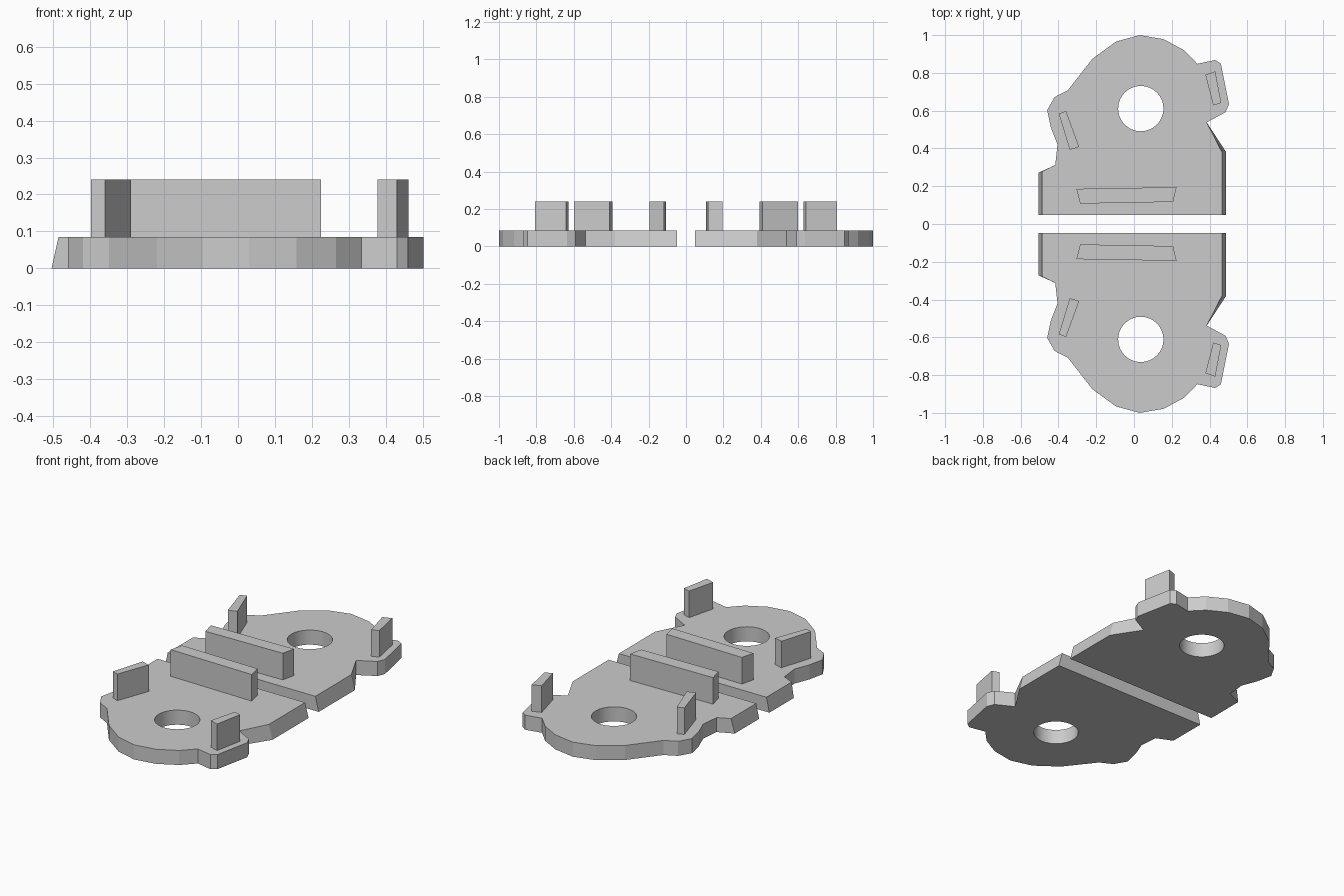
import bpy, bmesh
from math import sin, cos, tau

if "Cube" in bpy.data.objects:
    bpy.data.objects.remove(bpy.data.objects["Cube"])

PLATE_TOP, TAB_TOP = 0.085, 0.24


def add_mirrored(name, bm):
    """Turn a bmesh into an object mirrored from back (+y) to front (-y)."""
    bmesh.ops.recalc_face_normals(bm, faces=bm.faces[:])
    mesh = bpy.data.meshes.new(name)
    bm.to_mesh(mesh)
    bm.free()
    obj = bpy.data.objects.new(name, mesh)
    bpy.context.collection.objects.link(obj)
    mirror = obj.modifiers.new("Mirror", 'MIRROR')
    mirror.use_axis = (False, True, False)
    mirror.merge_threshold = 0.0001


def ring(bm, points, z):
    return [bm.verts.new((x, y, z)) for x, y in points]


def walls(bm, low, high, smooth=False):
    n = len(low)
    for i in range(n):
        j = (i + 1) % n
        bm.faces.new((low[i], low[j], high[j], high[i])).smooth = smooth


def loop_edges(bm, verts):
    edges = []
    for a, b in zip(verts, verts[1:] + verts[:1]):
        edges.append(bm.edges.get((a, b)))
    return edges


# Base plate: outline with sloped straight sides and a round hole
left_low = [(-0.505, 0.047), (-0.505, 0.272), (-0.415, 0.312)]
left_high = [(-0.486, 0.047), (-0.486, 0.279), (-0.417, 0.312)]
curve = [(-0.405, 0.42), (-0.44, 0.51), (-0.46, 0.603), (-0.42, 0.672),
         (-0.35, 0.708), (-0.22, 0.875), (-0.095, 0.966), (0.03, 1.0),
         (0.158, 0.978), (0.265, 0.92), (0.335, 0.848), (0.43, 0.868),
         (0.46, 0.848), (0.503, 0.635), (0.485, 0.592), (0.385, 0.538)]
right_low = [(0.488, 0.38), (0.488, 0.047)]
right_high = [(0.466, 0.38), (0.466, 0.047)]
hole = [(0.036 + 0.12 * cos(tau * i / 32), 0.611 + 0.12 * sin(tau * i / 32))
        for i in range(32)]

bm = bmesh.new()
out_low = ring(bm, left_low + curve + right_low, 0)
out_high = ring(bm, left_high + curve + right_high, PLATE_TOP)
hole_low, hole_high = ring(bm, hole, 0), ring(bm, hole, PLATE_TOP)
walls(bm, out_low, out_high)
walls(bm, hole_low, hole_high, smooth=True)
for outer, inner in ((out_low, hole_low), (out_high, hole_high)):
    bmesh.ops.triangle_fill(bm, use_beauty=True,
                            edges=loop_edges(bm, outer) + loop_edges(bm, inner))
add_mirrored("base_plate", bm)

# Upright tabs standing on the plate
tabs = {
    "centre_bar": [(-0.305, 0.186), (0.225, 0.195), (0.207, 0.117), (-0.285, 0.108)],
    "left_tab": [(-0.398, 0.583), (-0.36, 0.598), (-0.29, 0.408), (-0.34, 0.393)],
    "right_tab": [(0.378, 0.79), (0.43, 0.808), (0.462, 0.642), (0.42, 0.627)],
}
for name, profile in tabs.items():
    bm = bmesh.new()
    low, high = ring(bm, profile, PLATE_TOP - 0.01), ring(bm, profile, TAB_TOP)
    walls(bm, low, high)
    bm.faces.new(low)
    bm.faces.new(high)
    add_mirrored(name, bm)
